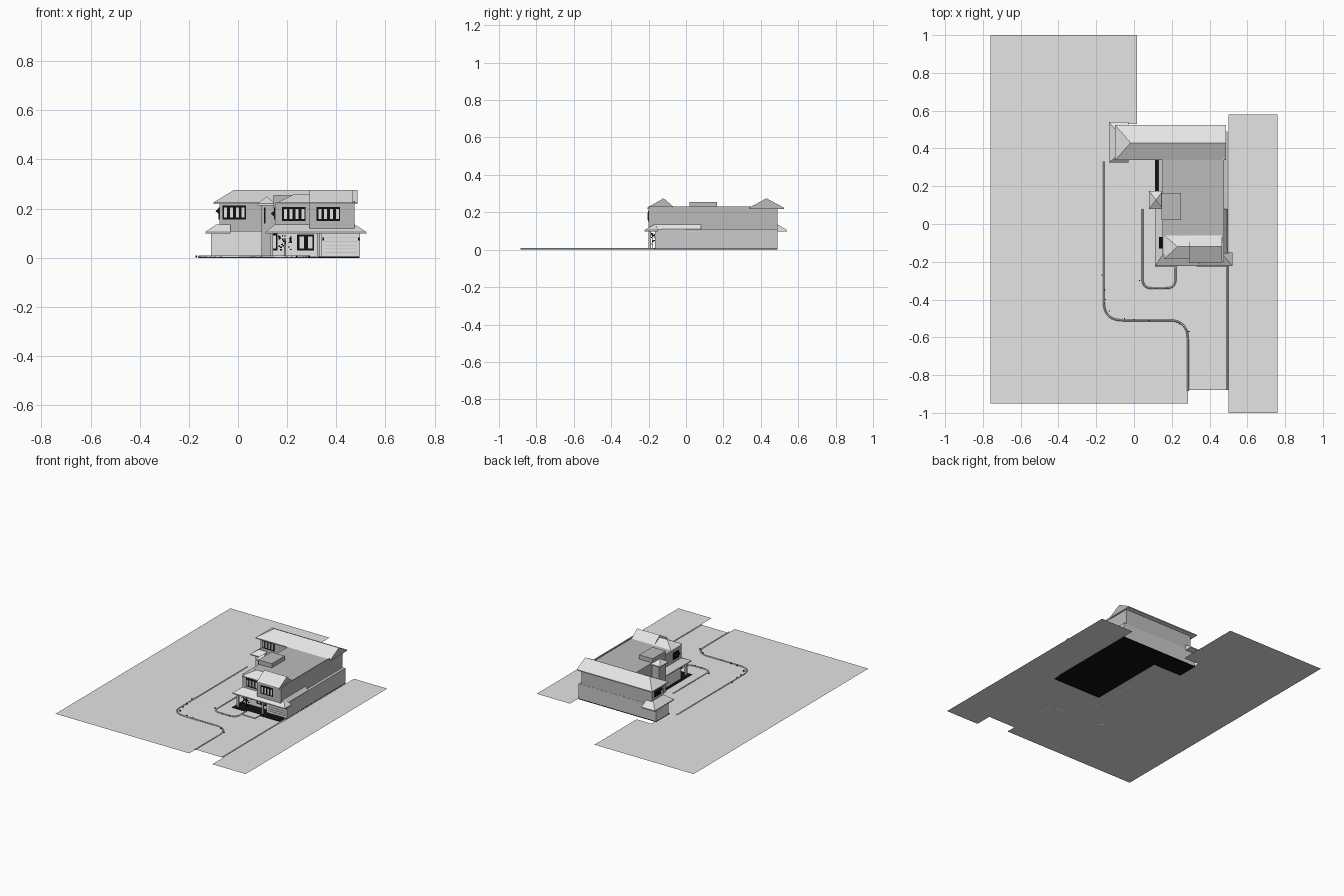
import bpy, bmesh, math, random
from mathutils import Vector

old = bpy.data.objects.get("Cube")
if old:
    bpy.data.objects.remove(old)
random.seed(4)


def material(name, v):
    m = bpy.data.materials.new(name)
    m.use_nodes = True
    m.diffuse_color = (v, v, v, 1)
    m.node_tree.nodes["Principled BSDF"].inputs["Base Color"].default_value = (v, v, v, 1)
    return m


light = material("light grey", 0.78)
mid = material("mid grey", 0.6)
dark = material("stucco grey", 0.5)
black = material("black", 0.005)


def finish(name, bm, *mats, solid=True):
    if solid:
        bmesh.ops.recalc_face_normals(bm, faces=bm.faces)
    me = bpy.data.meshes.new(name)
    bm.to_mesh(me)
    bm.free()
    for m in mats:
        me.materials.append(m)
    ob = bpy.data.objects.new(name, me)
    bpy.context.scene.collection.objects.link(ob)
    return ob


def add_box(bm, x0, x1, y0, y1, z0, z1):
    vs = bmesh.ops.create_cube(bm, size=1)["verts"]
    for v in vs:
        v.co = Vector((x1 if v.co.x > 0 else x0, y1 if v.co.y > 0 else y0,
                       z1 if v.co.z > 0 else z0))


def boxes(name, mat, *dims):
    bm = bmesh.new()
    for d in dims:
        add_box(bm, *d)
    return finish(name, bm, mat)


def lower_wall(name, *dims):
    """Storey with a light front and mid grey sides and back."""
    ob = boxes(name, mid, *dims)
    ob.data.materials.append(light)
    for p in ob.data.polygons:
        if p.normal.y < -0.5 or p.normal.x < -0.5:
            p.material_index = 1


def roof(name, outer, inner, z0, z1, gable_right=False):
    """Sloped roof from an outer eave rectangle to an inner rectangle or ridge."""
    bm = bmesh.new()

    def ring(r, z):
        x0, x1, y0, y1 = r
        return [bm.verts.new((x, y, z)) for x, y in ((x0, y0), (x1, y0), (x1, y1), (x0, y1))]
    rings = [ring(outer, z0 - 0.007), ring(outer, z0), ring(inner, z1)]
    for a, b in zip(rings, rings[1:]):
        for i in range(4):
            j = (i + 1) % 4
            bm.faces.new((a[i], a[j], b[j], b[i]))
    bm.faces.new(rings[0])
    bm.faces.new(rings[2])
    bmesh.ops.remove_doubles(bm, verts=bm.verts, dist=0.0005)
    ob = finish(name, bm, light, dark)
    for p in ob.data.polygons:
        if gable_right and p.normal.x > 0.9:
            p.material_index = 1


def flat(name, pts, z):
    bm = bmesh.new()
    bm.faces.new([bm.verts.new((x, y, z)) for x, y in pts])
    finish(name, bm, light, solid=False)


def window(name, x0, x1, z0, z1, y, panes):
    """Black frame plate with light panes on a front wall."""
    boxes(name + "_frame", black, (x0, x1, y - 0.004, y + 0.002, z0, z1))
    w = (x1 - x0) / panes
    boxes(name + "_panes", light, *[
        (x0 + w * (i + 0.28), x0 + w * (i + 0.8), y - 0.006, y, z0 + 0.008, z1 - 0.008)
        for i in range(panes)])


def kerb(name, corners, radius):
    """Raised edging along a path with rounded corners."""
    pts = [Vector(c) for c in corners]
    path = [pts[0]]
    for a, b, c in zip(pts, pts[1:], pts[2:]):
        s, e = b + (a - b).normalized() * radius, b + (c - b).normalized() * radius
        for i in range(9):
            t = i / 8
            path.append(s * (1 - t) ** 2 + b * 2 * t * (1 - t) + e * t * t)
    path.append(pts[-1])
    cu = bpy.data.curves.new(name, "CURVE")
    cu.dimensions = "3D"
    cu.bevel_depth = 0.005
    cu.bevel_resolution = 0
    sp = cu.splines.new("POLY")
    sp.points.add(len(path) - 1)
    for p, co in zip(sp.points, path):
        p.co = (co.x, co.y, 0.005, 1)
    cu.materials.append(light)
    bpy.context.scene.collection.objects.link(bpy.data.objects.new(name, cu))


# Ground
flat("lawn_and_drive", [(-.76, -.95), (.285, -.95), (.285, -.88), (.5, -.88), (.5, -.2),
                        (.13, -.2), (.13, .35), (-.1, .35), (-.1, .53), (.015, .53),
                        (.015, 1), (-.76, 1)], 0.002)
flat("side_strip", [(.5, -1), (.76, -1), (.76, .58), (.5, .58)], 0.002)
kerb("outer_kerb", [(-.16, .33), (-.16, -.51), (.285, -.51), (.285, -.885)], .1)
kerb("inner_kerb", [(.045, .08), (.045, -.34), (.22, -.34), (.22, -.23)], .05)
kerb("side_kerb", [(.494, -.88), (.494, -.17)], .05)
boxes("front_step", light, (.23, .33, -.28, -.22, .002, .008))
boxes("floor_slab", black, (.112, .495, -.225, .34, 0, .006),
      (-.11, .495, .34, .49, 0, .006))

# Lower storey
lower_wall("lower_main", (.13, .495, -.13, .36, .006, .11))
lower_wall("garage", (.34, .497, -.165, 0, .006, .108))
lower_wall("lower_wing", (-.11, .495, .35, .49, .006, .11))
boxes("porch_posts", mid, *[(x, x + .012, -.2, -.188, .006, .1) for x in (.13, .322)])
boxes("garage_door_lines", mid, *[(.355, .485, -.168, -.164, z, z + .003)
                                  for z in (.02, .035, .05, .065, .08)])
boxes("garage_lamps", black, *[(x, x + .006, -.172, -.164, .07, .082) for x in (.344, .489)])
window("porch_window", .135, .16, .03, .098, -.13, 1)
window("front_door", .24, .31, .03, .095, -.13, 2)

# Upper storey
boxes("upper_main", dark, (.15, .475, -.165, .36, .1, .225))
boxes("upper_bay", dark, (.29, .475, -.2, 0, .12, .225))
boxes("upper_wing", dark, (-.075, .475, .36, .489, .1, .225))
boxes("roof_box", dark, (.145, .25, .02, .165, .2, .255))
boxes("corner_tower", dark, (.095, .15, .09, .165, .006, .22))
boxes("side_parapet", dark, (.469, .477, -.2, .489, .22, .231))
window("bay_window", .32, .415, .15, .207, -.2, 4)
window("front_window", .18, .275, .15, .207, -.165, 4)
window("wing_window", -.063, .032, .155, .213, .36, 4)
boxes("tower_window", black, (.105, .112, .087, .091, .14, .205))
boxes("left_windows", black, (-.079, -.074, .39, .46, .155, .205),
      (.146, .151, -.13, -.07, .155, .205))


# Black awnings on the left-hand walls
def awning(name, x, y0, y1, z):
    bm = bmesh.new()
    ends = [[bm.verts.new((x + dx, y, z + dz)) for dx, dz in ((0, .015), (-.018, 0), (0, -.015))]
            for y in (y0, y1)]
    for e in ends:
        bm.faces.new(e)
    for i in range(3):
        j = (i + 1) % 3
        bm.faces.new((ends[0][i], ends[0][j], ends[1][j], ends[1][i]))
    finish(name, bm, black)


awning("wing_awning", -.074, .39, .46, .19)
awning("front_awning", .151, -.13, -.07, .18)

# Roofs
roof("wing_roof", (-.1, .487, .338, .523), (-.018, .487, .43, .43), .225, .275, True)
roof("front_roof", (.16, .467, -.185, -.06), (.23, .467, -.12, -.12), .225, .26, True)
roof("bay_roof", (.29, .467, -.207, -.062), (.29, .467, -.12, -.12), .225, .275, True)
roof("tower_roof", (.08, .152, .08, .175), (.116, .116, .128, .128), .22, .25)
roof("wing_skirt", (-.133, -.03, .325, .54), (-.09, -.03, .36, .49), .105, .135)
roof("front_skirt", (.112, .497, -.222, .08), (.15, .475, -.165, .08), .105, .135)
roof("garage_skirt", (.34, .522, -.222, -.15), (.36, .476, -.17, -.158), .105, .135)

# Planting: one leafy shrub by the porch and small lamps beside the drive
bm = bmesh.new()
for i in range(26):
    c = Vector((random.uniform(.165, .22), random.uniform(-.2, -.16), random.uniform(.03, .09)))
    r = random.uniform(.002, .004)
    add_box(bm, c.x - r, c.x + r, c.y - r, c.y + r, c.z - r, c.z + r)
add_box(bm, .19, .194, -.182, -.178, .004, .08)
finish("shrub", bm, black)
spots = [(-.17, -.27), (-.155, -.35), (-.15, -.4), (-.13, -.46), (-.05, -.5), (.0, -.505),
         (.08, -.51), (.24, -.53), (.29, -.57), (.03, -.3), (.12, -.34), (.17, -.34)]
boxes("drive_lamps", black, *[(x - .003, x + .003, y - .003, y + .003, .002, .01)
                              for x, y in spots])
